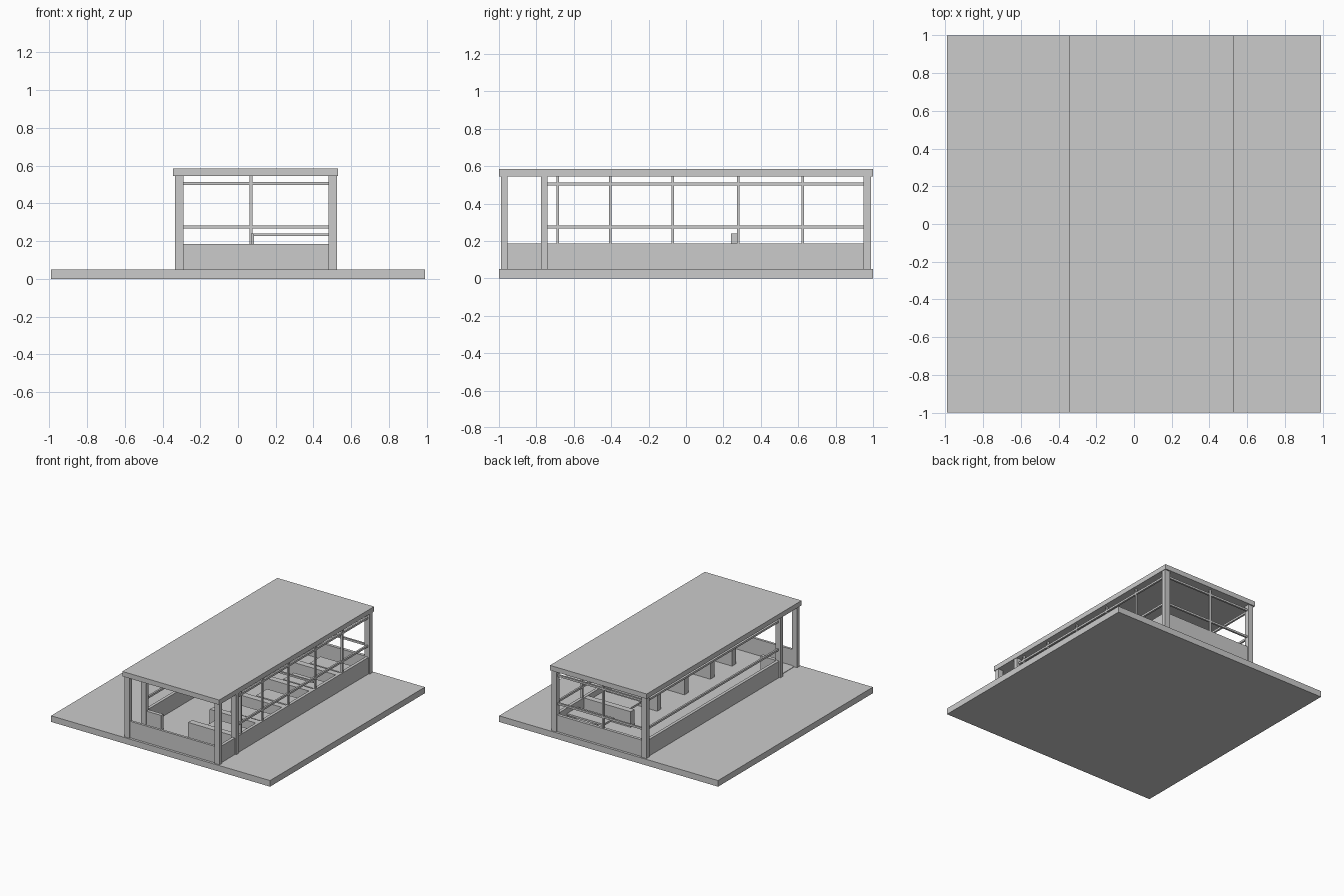
import bpy

if "Cube" in bpy.data.objects:
    bpy.data.objects.remove(bpy.data.objects["Cube"])


def box(name, x0, x1, y0, y1, z0, z1):
    """Axis-aligned box from its extents."""
    bpy.ops.mesh.primitive_cube_add(size=1, location=((x0 + x1) / 2, (y0 + y1) / 2, (z0 + z1) / 2))
    ob = bpy.context.object
    ob.name = name
    ob.scale = (x1 - x0, y1 - y0, z1 - z0)
    bpy.ops.object.transform_apply(location=False, rotation=False, scale=True)
    return ob


FLOOR, SILL, CEIL = 0.05, 0.185, 0.545
LEFT, RIGHT = -0.335, 0.525
POST = 0.045

# ground slab, roof slab, pale interior floor
box("ground_slab", -0.99, 0.99, -1, 1, 0, FLOOR)
box("roof_slab", -0.345, 0.53, -1, 1, CEIL, 0.585)
floor = box("interior_floor", -0.31, 0.50, -0.96, 0.96, FLOOR - 0.01, FLOOR + 0.004)
mat = bpy.data.materials.new("pale_floor")
mat.diffuse_color = (0.9, 0.9, 0.9, 1)
mat.use_nodes = True
mat.node_tree.nodes["Principled BSDF"].inputs["Base Color"].default_value = mat.diffuse_color
floor.data.materials.append(mat)

# columns in three pairs
for side, x in (("left", LEFT), ("right", RIGHT - POST)):
    for part, y0, y1 in (("porch", -0.99, -0.955), ("entry", -0.775, -0.74), ("back", 0.95, 0.99)):
        box(f"{side}_{part}_column", x, x + POST, y0, y1, FLOOR, CEIL)

# low walls, leaving the porch open on the left
box("right_wall", 0.49, 0.515, -0.97, 0.96, FLOOR, SILL)
box("left_wall", -0.325, -0.30, -0.755, 0.96, FLOOR, SILL)
box("back_wall", -0.30, 0.49, 0.955, 0.98, FLOOR, SILL)
box("porch_wall", -0.30, 0.49, -0.98, -0.96, FLOOR, SILL)
box("entry_return_wall", -0.30, -0.16, -0.765, -0.735, FLOOR, SILL)

# horizontal window rails
for z in (0.275, 0.505):
    box("right_rail", 0.495, 0.51, -0.75, 0.96, z - 0.008, z + 0.008)
    box("left_rail", -0.32, -0.305, -0.75, 0.96, z - 0.008, z + 0.008)
    box("back_rail", -0.30, 0.49, 0.96, 0.975, z - 0.008, z + 0.008)

# window mullions, with booth partitions in line with them
mullions = (-0.685, -0.405, -0.07, 0.28, 0.625)
box("back_mullion", 0.062, 0.078, 0.96, 0.975, SILL, CEIL)
for y in mullions:
    box("right_mullion", 0.495, 0.51, y - 0.007, y + 0.007, SILL, CEIL)
    box("booth_partition", 0.07, 0.49, y - 0.06, y - 0.01, FLOOR, SILL - 0.003)

# thin divider rail above one booth partition
box("divider_rail", 0.07, 0.49, 0.273, 0.287, 0.226, 0.24)
box("divider_post", 0.07, 0.084, 0.24, 0.287, 0.18, 0.24)

# a table in the middle of every booth
for a, b in zip(mullions, mullions[1:] + (0.97,)):
    c = (a + b) / 2 - 0.03
    box("booth_table_top", 0.16, 0.49, c - 0.07, c + 0.07, 0.125, 0.14)
    box("booth_table_leg", 0.27, 0.30, c - 0.015, c + 0.015, FLOOR, 0.125)
